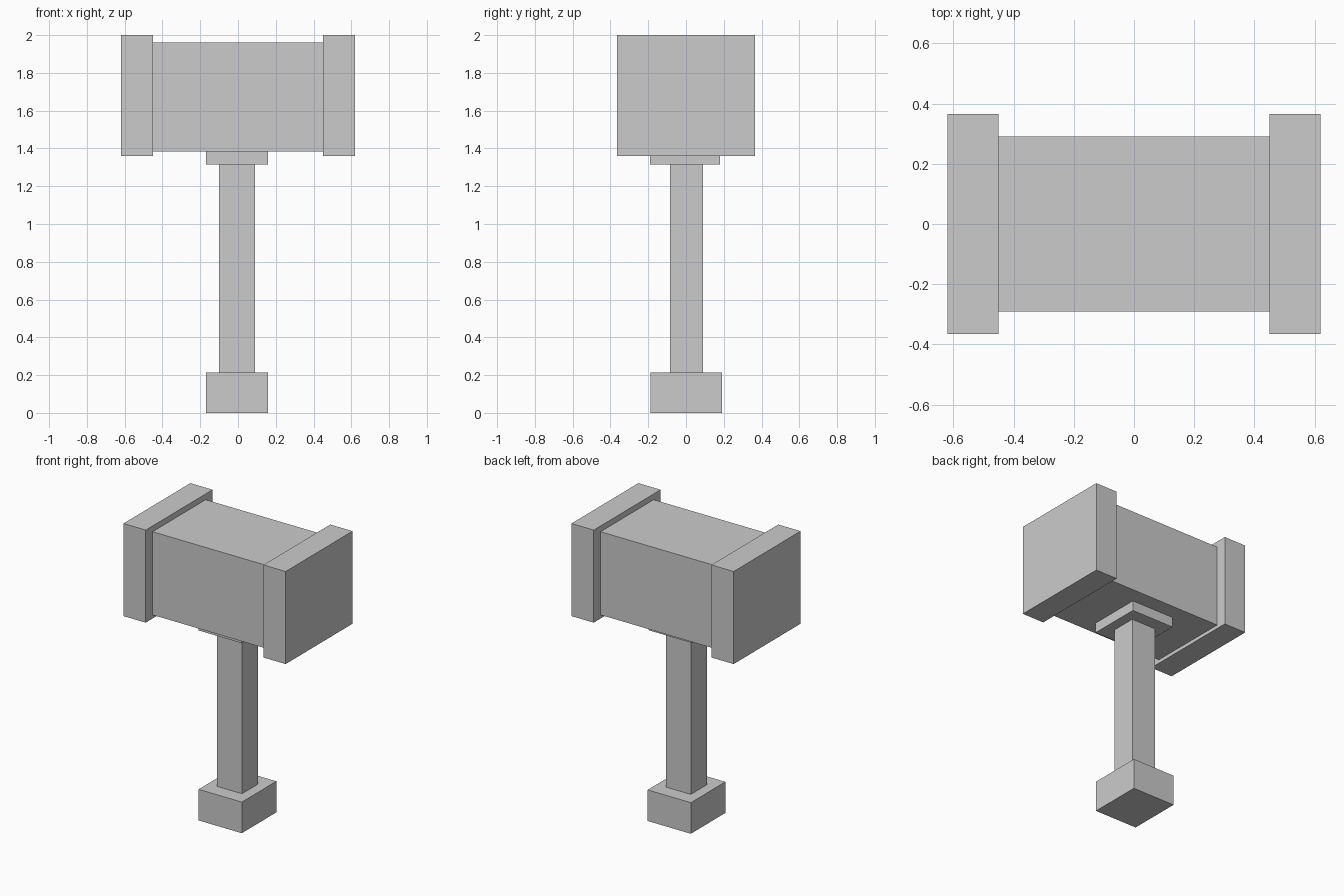
import bpy
import bmesh
from mathutils import Vector

cube = bpy.data.objects.get("Cube")
if cube:
    bpy.data.objects.remove(cube, do_unlink=True)

# Single plain grey material
grey = bpy.data.materials.new("plain grey")
grey.use_nodes = True
colour = (0.6, 0.6, 0.6, 1)
grey.diffuse_color = colour
grey.node_tree.nodes["Principled BSDF"].inputs["Base Color"].default_value = colour


def box(name, low, high):
    """Flat-faced block between two opposite corners."""
    low, high = Vector(low), Vector(high)
    size, centre = high - low, (low + high) / 2
    bm = bmesh.new()
    bmesh.ops.create_cube(bm, size=1)
    bmesh.ops.scale(bm, vec=size, verts=bm.verts)
    mesh = bpy.data.meshes.new(name)
    bm.to_mesh(mesh)
    bm.free()
    mesh.materials.append(grey)
    obj = bpy.data.objects.new(name, mesh)
    obj.location = centre
    bpy.context.collection.objects.link(obj)
    return obj


# Hammer head: barrel with a wider striking block at each end
box("head_barrel", (-0.45, -0.29, 1.385), (0.45, 0.29, 1.96))
box("left_striking_block", (0.45, -0.365, 1.36), (0.62, 0.365, 2))
box("right_striking_block", (-0.62, -0.365, 1.36), (-0.45, 0.365, 2))

# Handle with collar under the head and pommel at the foot
box("collar", (-0.17, -0.19, 1.315), (0.16, 0.18, 1.385))
box("handle", (-0.1, -0.085, 0.215), (0.09, 0.09, 1.315))
box("pommel", (-0.17, -0.187, 0), (0.16, 0.19, 0.215))
